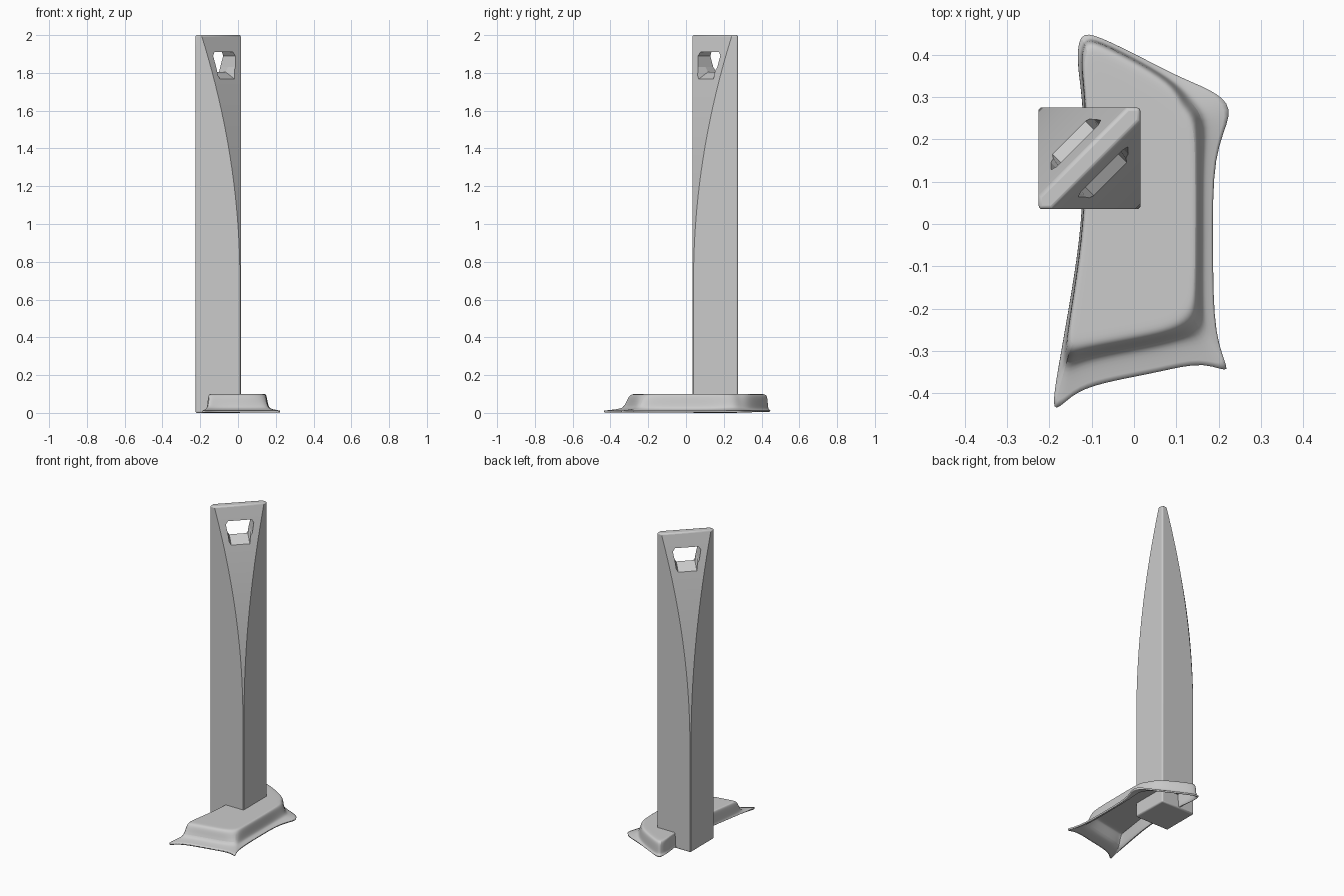
import bpy, bmesh, math
from mathutils import Vector

if "Cube" in bpy.data.objects:
    bpy.data.objects.remove(bpy.data.objects["Cube"])


def finish(name, bm):
    bmesh.ops.recalc_face_normals(bm, faces=bm.faces)
    me = bpy.data.meshes.new(name)
    bm.to_mesh(me)
    bm.free()
    ob = bpy.data.objects.new(name, me)
    bpy.context.collection.objects.link(ob)
    return ob


def loft(bm, rings, cap_start=True, cap_end=True):
    vs = [[bm.verts.new(p) for p in r] for r in rings]
    n = len(vs[0])
    for a, b in zip(vs, vs[1:]):
        for i in range(n):
            j = (i + 1) % n
            bm.faces.new((a[i], a[j], b[j], b[i]))
    if cap_start:
        bm.faces.new(vs[0][::-1])
    if cap_end:
        bm.faces.new(vs[-1])
    return vs


def smooth(ob, angle):
    bpy.ops.object.select_all(action='DESELECT')
    ob.select_set(True)
    bpy.context.view_layer.objects.active = ob
    bpy.ops.object.shade_smooth_by_angle(angle=math.radians(angle))


# Tower: square plan whose two opposite corners are cut by curved faces
X0, Y0, S = -0.225, 0.035, 0.24
rings = []
levels = [0, 0.7] + [0.7 + 1.3 * i / 20 for i in range(1, 21)]
for z in levels:
    t = max(0, (z - 0.7) / 1.3)
    f = S * (0.98 - 0.85 * t ** 2)
    plan = [(0, 0), (f, 0), (S, S - f), (S, S), (S - f, S), (0, f)]
    rings.append([(X0 + a, Y0 + b, z) for a, b in plan])
bm = bmesh.new()
loft(bm, rings)
tower = finish("tower", bm)
bev = tower.modifiers.new("edge_rounding", 'BEVEL')
bev.width, bev.segments = 0.01, 3
bev.limit_method, bev.angle_limit = 'ANGLE', math.radians(60)

# Opening near the top, with a sill sloping down to both sides
centre = Vector((X0 + S / 2, Y0 + S / 2, 0))
along = Vector((1, 1, 0)).normalized()
across = Vector((1, -1, 0)).normalized()
rings = []
for v, drop in ((-0.2, 0.11), (0, 0), (0.2, 0.11)):
    prof = [(-0.055, 1.805 - drop), (0.055, 1.805 - drop), (0.072, 1.83), (0.083, 1.89),
            (0.07, 1.91), (-0.07, 1.91), (-0.083, 1.89), (-0.072, 1.83)]
    rings.append([centre + along * a + across * v + Vector((0, 0, z)) for a, z in prof])
bm = bmesh.new()
loft(bm, rings)
cutter = finish("opening_cutter", bm)
cutter.hide_render = True
cutter.hide_set(True)
boo = tower.modifiers.new("opening", 'BOOLEAN')
boo.object, boo.solver = cutter, 'EXACT'
smooth(tower, 30)

# Podium: hollow rounded shell with a thin flared skirt (skirt xy, top edge xy)
outline = [
    (-0.20, -0.462, -0.155, -0.297), (-0.15, -0.402, -0.12, -0.293),
    (-0.08, -0.375, -0.06, -0.282), (0.06, -0.35, 0.04, -0.264),
    (0.17, -0.322, 0.10, -0.248), (0.238, -0.362, 0.138, -0.215),
    (0.187, -0.28, 0.148, -0.17), (0.187, -0.05, 0.15, -0.03),
    (0.185, 0.17, 0.15, 0.16), (0.237, 0.262, 0.145, 0.25),
    (0.205, 0.308, 0.112, 0.28), (0.11, 0.345, 0.098, 0.325),
    (0.03, 0.387, 0.022, 0.375), (-0.085, 0.445, -0.085, 0.43),
    (-0.132, 0.455, -0.12, 0.435), (-0.135, 0.37, -0.125, 0.365),
    (-0.117, 0.28, -0.112, 0.28), (-0.12, 0.03, -0.116, 0.03),
    (-0.14, -0.12, -0.135, -0.12), (-0.177, -0.33, -0.16, -0.275)]
mid = Vector((0.01, 0.02))


def podium_ring(k, z, inset=0.0):
    ring = []
    for sx, sy, tx, ty in outline:
        p = Vector((tx, ty)).lerp(Vector((sx, sy)), k).lerp(mid, inset)
        ring.append((p.x, p.y, z))
    return ring


bm = bmesh.new()
vs = loft(bm, [podium_ring(1, 0.012), podium_ring(0.45, 0.02), podium_ring(0.22, 0.03),
               podium_ring(0.08, 0.088), podium_ring(0, 0.1, 0.03),
               podium_ring(0, 0.1, 0.12), podium_ring(0, 0.1, 0.6)], False, False)
hub = bm.verts.new((mid.x, mid.y, 0.1))
for i, v in enumerate(vs[-1]):
    bm.faces.new((v, vs[-1][(i + 1) % len(outline)], hub))
podium = finish("podium", bm)
podium.modifiers.new("rounding", 'SUBSURF').levels = 2
podium.modifiers["rounding"].render_levels = 2
sol = podium.modifiers.new("shell", 'SOLIDIFY')
sol.thickness, sol.offset = 0.01, -1
smooth(podium, 50)
